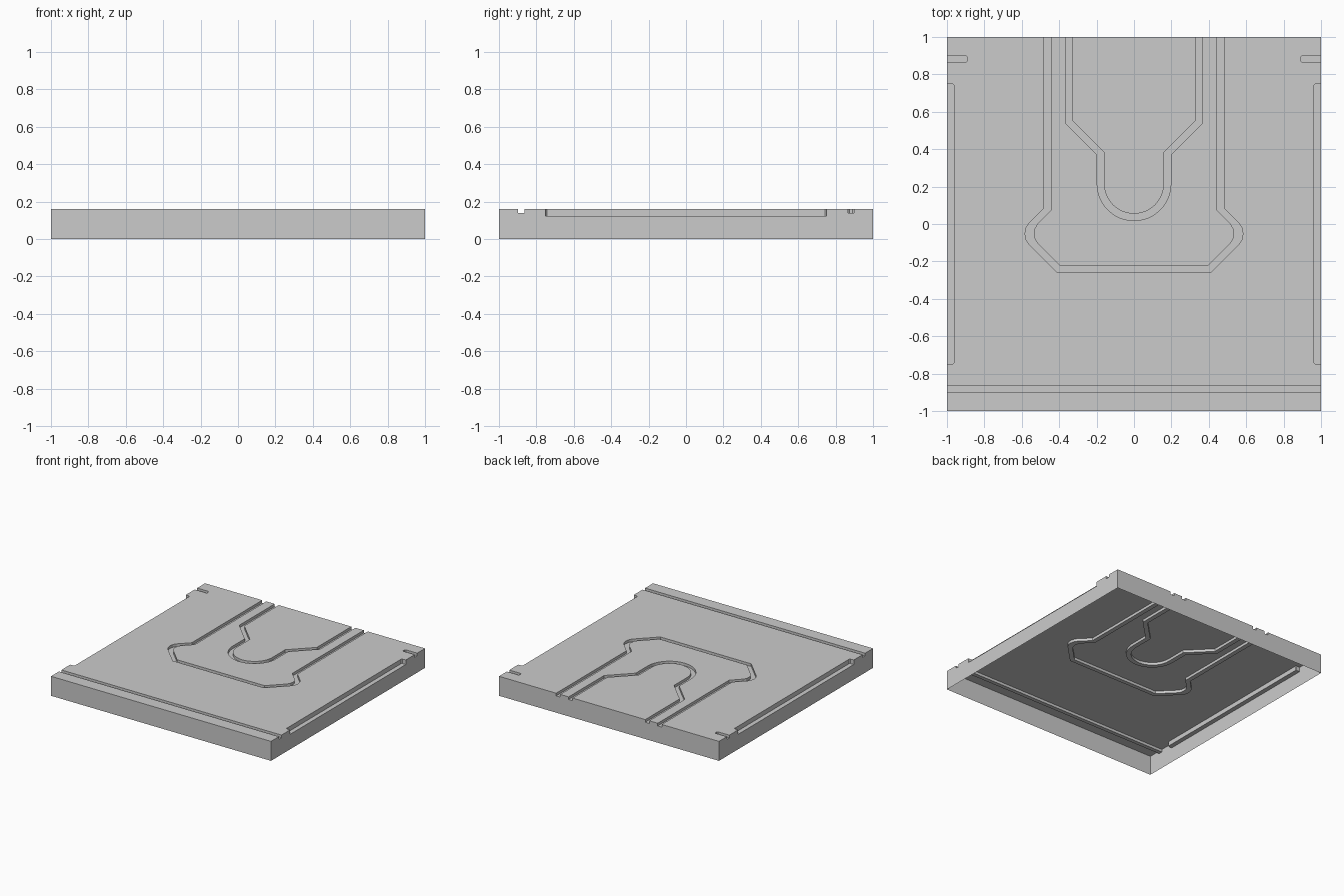
import bpy, bmesh
from math import sin, cos, pi

if "Cube" in bpy.data.objects:
    bpy.data.objects.remove(bpy.data.objects["Cube"])

TOP, FLOOR = 0.16, 0.138


def prism(bm, outline, z0, z1=0.3):
    """Extrude a closed xy outline between two heights."""
    face = bm.faces.new([bm.verts.new((x, y, z0)) for x, y in outline])
    new = bmesh.ops.extrude_face_region(bm, geom=[face])["geom"]
    bmesh.ops.translate(bm, vec=(0, 0, z1 - z0),
                        verts=[g for g in new if isinstance(g, bmesh.types.BMVert)])


def box(x0, x1, y0, y1):
    return [(x0, y0), (x1, y0), (x1, y1), (x0, y1)]


def mirrored(half):
    """Complete a right-hand half path across x = 0."""
    return half + [(-x, y) for x, y in reversed(half) if abs(x) > 1e-5]


def make_object(name, bm):
    bmesh.ops.recalc_face_normals(bm, faces=bm.faces)
    mesh = bpy.data.meshes.new(name)
    bm.to_mesh(mesh)
    bm.free()
    obj = bpy.data.objects.new(name, mesh)
    bpy.context.collection.objects.link(obj)
    return obj


def arch(x_top, y_a, x_neck, y_b, r, cy=0.215):
    """Inner channel edge: straight, chamfer, neck, round end."""
    arc = [(r * cos(a), cy - r * sin(a)) for a in (i * pi / 24 for i in range(13))]
    return mirrored([(x_top, 1.1), (x_top, y_a), (x_neck, y_b)] + arc)


def ring(outer, inner):
    return outer + inner[::-1]


# Channel cutters
bm = bmesh.new()
outer = mirrored([(0.48, 1.1), (0.48, 0.086), (0.562, 0.004), (0.576, -0.018),
                  (0.583, -0.052), (0.576, -0.086), (0.562, -0.108), (0.413, -0.257)])
inner = mirrored([(0.443, 1.1), (0.443, 0.073), (0.515, 0.001), (0.530, -0.022),
                  (0.536, -0.052), (0.530, -0.082), (0.515, -0.105), (0.397, -0.223)])
prism(bm, ring(outer, inner), FLOOR)
prism(bm, ring(arch(0.367, 0.54, 0.197, 0.37, 0.197),
               arch(0.330, 0.553, 0.160, 0.383, 0.160)), FLOOR)

# Front groove across the full width
prism(bm, box(-1.1, 1.1, -0.897, -0.864), FLOOR)

# Side recesses and short end slots
for s in (-1, 1):
    recess = [(1.1, -0.75), (0.97, -0.75), (0.963, -0.743),
              (0.963, 0.743), (0.97, 0.75), (1.1, 0.75)]
    slot = [(1.1, 0.866), (0.897, 0.866), (0.89, 0.873),
            (0.89, 0.891), (0.897, 0.898), (1.1, 0.898)]
    prism(bm, [(s * x, y) for x, y in recess], 0.123)
    prism(bm, [(s * x, y) for x, y in slot], FLOOR)
cutter = make_object("groove_cutter", bm)
cutter.hide_render = True

# Panel carved by the cutters
bm = bmesh.new()
prism(bm, box(-1, 1, -1, 1), 0, TOP)
panel = make_object("floor_panel", bm)
mod = panel.modifiers.new("grooves", 'BOOLEAN')
mod.operation, mod.solver, mod.object = 'DIFFERENCE', 'EXACT', cutter
bpy.context.view_layer.objects.active = panel
bpy.ops.object.modifier_apply(modifier=mod.name)
bpy.data.objects.remove(cutter)

# Open underside
bm = bmesh.new()
bm.from_mesh(panel.data)
under = [f for f in bm.faces if all(abs(v.co.z) < 1e-4 for v in f.verts)]
bmesh.ops.delete(bm, geom=under, context='FACES')
bm.to_mesh(panel.data)
bm.free()
